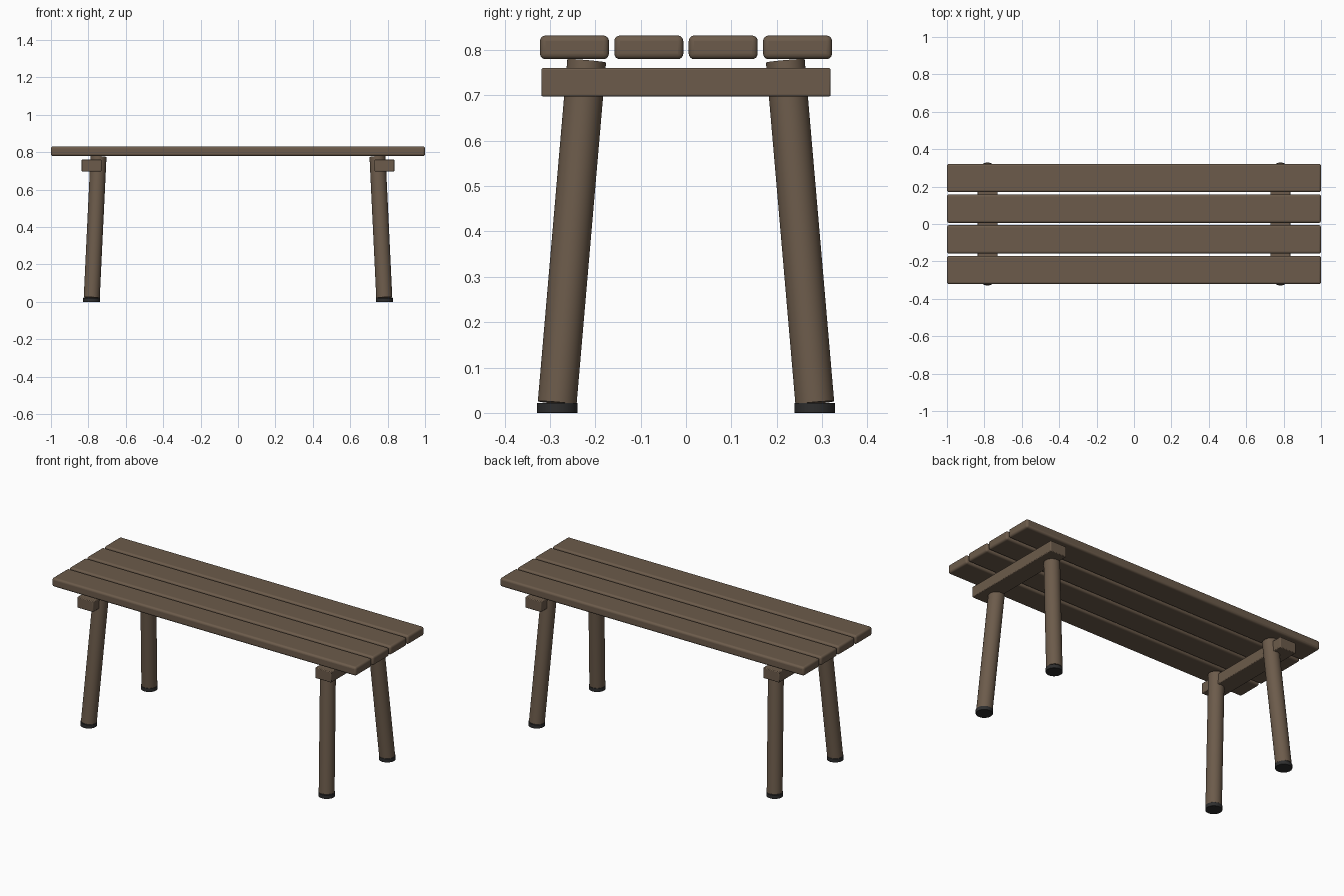
import bpy
from mathutils import Vector

cube = bpy.data.objects.get("Cube")
if cube:
    bpy.data.objects.remove(cube, do_unlink=True)


def make_material(name, color):
    mat = bpy.data.materials.new(name)
    mat.use_nodes = True
    mat.diffuse_color = color
    mat.node_tree.nodes["Principled BSDF"].inputs["Base Color"].default_value = color
    return mat


wood = make_material("brown wood", (0.150, 0.105, 0.070, 1))
rubber = make_material("black rubber", (0.027, 0.027, 0.027, 1))


def finish(obj, name, mat, bevel, segments):
    obj.name = name
    obj.data.materials.append(mat)
    if bevel:
        mod = obj.modifiers.new("Rounded edges", 'BEVEL')
        mod.width = bevel
        mod.segments = segments
        mod.limit_method = 'ANGLE'
    bpy.ops.object.shade_smooth_by_angle()


def box(name, center, size, bevel, segments):
    bpy.ops.mesh.primitive_cube_add(size=1, location=center)
    obj = bpy.context.object
    obj.scale = size
    bpy.ops.object.transform_apply(location=False, rotation=False, scale=True)
    finish(obj, name, wood, bevel, segments)


def rod(name, bottom, top, radius, mat, bevel=0):
    axis = Vector(top) - Vector(bottom)
    bpy.ops.mesh.primitive_cylinder_add(
        vertices=32, radius=radius, depth=axis.length,
        location=(Vector(top) + Vector(bottom)) / 2,
        rotation=axis.to_track_quat('Z', 'Y').to_euler())
    finish(bpy.context.object, name, mat, bevel, 2)


# Seat slats
for i in range(4):
    box(f"seat_slat_{i + 1}", (0, (i - 1.5) * 0.164, 0.806),
        (2, 0.152, 0.052), 0.012, 4)

# Cross beams and splayed legs with rubber feet
for side, sx in (("left", 1), ("right", -1)):
    box(f"{side}_cross_beam", (sx * 0.783, 0, 0.729),
        (0.106, 0.638, 0.063), 0.004, 2)
    for end, sy in (("front", -1), ("back", 1)):
        rod(f"{end}_{side}_leg", (sx * 0.782, sy * 0.284, 0.022),
            (sx * 0.746, sy * 0.219, 0.776), 0.043, wood)
        rod(f"{end}_{side}_foot", (sx * 0.783, sy * 0.284, 0),
            (sx * 0.783, sy * 0.284, 0.022), 0.045, rubber, 0.001)
